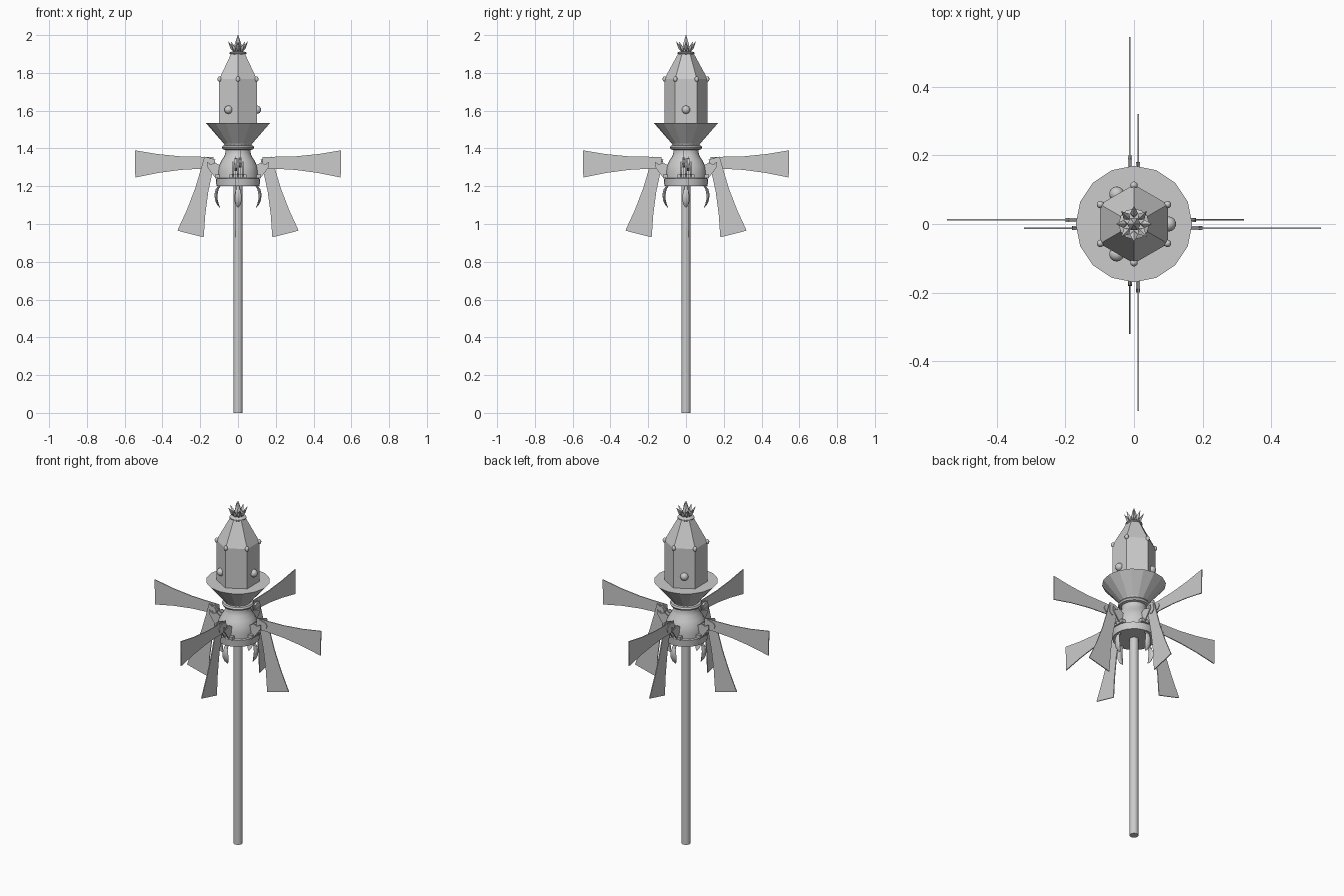
import bpy, bmesh, math
from mathutils import Matrix, Vector

if "Cube" in bpy.data.objects:
    bpy.data.objects.remove(bpy.data.objects["Cube"])


def make(name, bm, smooth=False):
    bmesh.ops.recalc_face_normals(bm, faces=bm.faces[:])
    me = bpy.data.meshes.new(name)
    bm.to_mesh(me)
    bm.free()
    ob = bpy.data.objects.new(name, me)
    bpy.context.collection.objects.link(ob)
    if smooth:
        bpy.ops.object.select_all(action='DESELECT')
        ob.select_set(True)
        bpy.context.view_layer.objects.active = ob
        bpy.ops.object.shade_smooth_by_angle(angle=math.radians(35))
    return ob


def lathe(name, profile, sides, start=0.0, smooth=False):
    """Capped solid of revolution from (radius, z) points."""
    bm = bmesh.new()
    rings = []
    for r, z in profile:
        rings.append([bm.verts.new((r * math.cos(start + math.tau * i / sides),
                                    r * math.sin(start + math.tau * i / sides), z))
                      for i in range(sides)])
    for a, b in zip(rings, rings[1:]):
        for i in range(sides):
            j = (i + 1) % sides
            bm.faces.new((a[i], a[j], b[j], b[i]))
    bm.faces.new(rings[0])
    bm.faces.new(rings[-1])
    return make(name, bm, smooth)


def plate(bm, outline, y0, y1):
    """Extrude an x-z outline between two y values."""
    a = [bm.verts.new((x, y0, z)) for x, z in outline]
    b = [bm.verts.new((x, y1, z)) for x, z in outline]
    bm.faces.new(a)
    bm.faces.new(b)
    for i in range(len(a)):
        j = (i + 1) % len(a)
        bm.faces.new((a[i], a[j], b[j], b[i]))


def box(bm, x0, x1, y0, y1, z0, z1):
    plate(bm, [(x0, z0), (x1, z0), (x1, z1), (x0, z1)], y0, y1)


def ball(name, loc, r, scale=(1, 1, 1)):
    bm = bmesh.new()
    bmesh.ops.create_uvsphere(bm, u_segments=14, v_segments=8, radius=r)
    bmesh.ops.scale(bm, vec=scale, verts=bm.verts)
    bmesh.ops.translate(bm, vec=loc, verts=bm.verts)
    return make(name, bm, True)


# Pole, hub, collar ring and dish
lathe("pole", [(0.024, 0), (0.024, 1.22)], 16, smooth=True)
lathe("hub", [(0.114, 1.2), (0.118, 1.24), (0.108, 1.243), (0.108, 1.275), (0.103, 1.305),
              (0.088, 1.335), (0.072, 1.36), (0.066, 1.38), (0.068, 1.41)], 24, smooth=True)
lathe("collar_ring", [(0.07, 1.393), (0.081, 1.396), (0.086, 1.405), (0.081, 1.414),
                      (0.07, 1.417)], 20, smooth=True)
lathe("dish", [(0.07, 1.415), (0.075, 1.425), (0.17, 1.535)], 16)

# Six-sided lantern with tapered roof
lathe("lantern", [(0.115, 1.53), (0.115, 1.767), (0.04, 1.905)], 6, math.pi / 6)
for i in range(6):
    a = math.pi / 6 + i * math.pi / 3
    ball("roof_bead", (0.113 * math.cos(a), 0.113 * math.sin(a), 1.767), 0.011, (1, 1, 1.3))
for i in range(3):
    a = i * math.tau / 3
    ball("side_knob", (0.101 * math.cos(a), 0.101 * math.sin(a), 1.605), 0.022)

# Spiked finial
lathe("finial_ring", [(0.038, 1.898), (0.045, 1.902), (0.045, 1.908), (0.03, 1.914)], 12)
lathe("finial_spike", [(0.014, 1.91), (0.02, 1.945), (0.0015, 2.0)], 6)
bm = bmesh.new()
for i in range(8):
    a = i * math.tau / 8
    d, t = Vector((math.cos(a), math.sin(a), 0)), Vector((-math.sin(a), math.cos(a), 0))
    up = Vector((0, 0, 1))
    base = bm.verts.new(d * 0.018 + up * 1.908)
    tip = bm.verts.new(d * 0.053 + up * 1.967)
    mid = [bm.verts.new(p + d * 0.03 + up * 1.932) for p in
           (t * 0.012, d * 0.009 - up * 0.005, t * -0.012, d * -0.007 + up * 0.006)]
    for k in range(4):
        bm.faces.new((base, mid[k], mid[(k + 1) % 4]))
        bm.faces.new((tip, mid[k], mid[(k + 1) % 4]))
make("finial_leaves", bm)

# Four sides: right, left (half turn), back and front (swap x and y)
swap = Matrix(((0, 1, 0, 0), (1, 0, 0, 0), (0, 0, 1, 0), (0, 0, 0, 1)))
half = Matrix.Rotation(math.pi, 4, 'Z')
sides = {"right": Matrix.Identity(4), "left": half, "back": swap, "front": half @ swap}
PIVOT = Vector((0.155, 0, 1.325))
UPPER = [(-0.025, 0.03), (0.05, 0.032), (0.15, 0.036), (0.27, 0.05), (0.39, 0.072)]
BLADE = UPPER + [(x, -z) for x, z in reversed(UPPER)]


def blade_bm(angle, y):
    bm = bmesh.new()
    plate(bm, BLADE, y - 0.0025, y + 0.0025)
    # rounded hinge knuckle with a short tongue on the blade
    knob = [(0.026 * math.cos(math.radians(d)), 0.026 * math.sin(math.radians(d)))
            for d in range(60, 301, 30)]
    knob += [(0.035, -0.018), (0.045, 0), (0.035, 0.018)]
    plate(bm, knob, y - 0.006, y + 0.006)
    bmesh.ops.rotate(bm, cent=(0, 0, 0), matrix=Matrix.Rotation(-angle, 3, 'Y'), verts=bm.verts)
    bmesh.ops.translate(bm, vec=PIVOT, verts=bm.verts)
    return bm


def bracket_bm():
    bm = bmesh.new()
    box(bm, 0.095, 0.122, -0.046, 0.046, 1.243, 1.262)
    for y in (-0.026, 0, 0.026):
        top = 1.35 if y == 0 else 1.315
        plate(bm, [(0.095, 1.25), (0.125, 1.25), (0.165, 1.305), (0.165, 1.33),
                   (0.145, top), (0.12, 1.325), (0.095, 1.31)], y - 0.003, y + 0.003)
    box(bm, 0.15, 0.16, -0.03, 0.03, 1.312, 1.322)
    return bm


def hook_bm():
    # curved petal-shaped claw under the hub: (radius, z, half width, half thickness)
    bm = bmesh.new()
    rows = [(0.092, 1.21, 0.008, 0.006), (0.11, 1.185, 0.012, 0.008), (0.117, 1.155, 0.018, 0.008),
            (0.114, 1.125, 0.02, 0.007), (0.106, 1.102, 0.013, 0.005), (0.097, 1.088, 0.002, 0.002)]
    rings = [[bm.verts.new((r + t * math.cos(k * math.pi / 4), w * math.sin(k * math.pi / 4), z))
              for k in range(8)] for r, z, w, t in rows]
    for a, b in zip(rings, rings[1:]):
        for k in range(8):
            bm.faces.new((a[k], a[(k + 1) % 8], b[(k + 1) % 8], b[k]))
    bm.faces.new(rings[0])
    bm.faces.new(rings[-1])
    return bm


for side, m in sides.items():
    parts = [("raised_blade", blade_bm(math.radians(-1), -0.012), False),
             ("lowered_blade", blade_bm(math.radians(-75.7), 0.012), False),
             ("hinge_bracket", bracket_bm(), False),
             ("claw", hook_bm(), True)]
    for name, bm, smooth in parts:
        bm.transform(m)
        make(side + "_" + name, bm, smooth)
